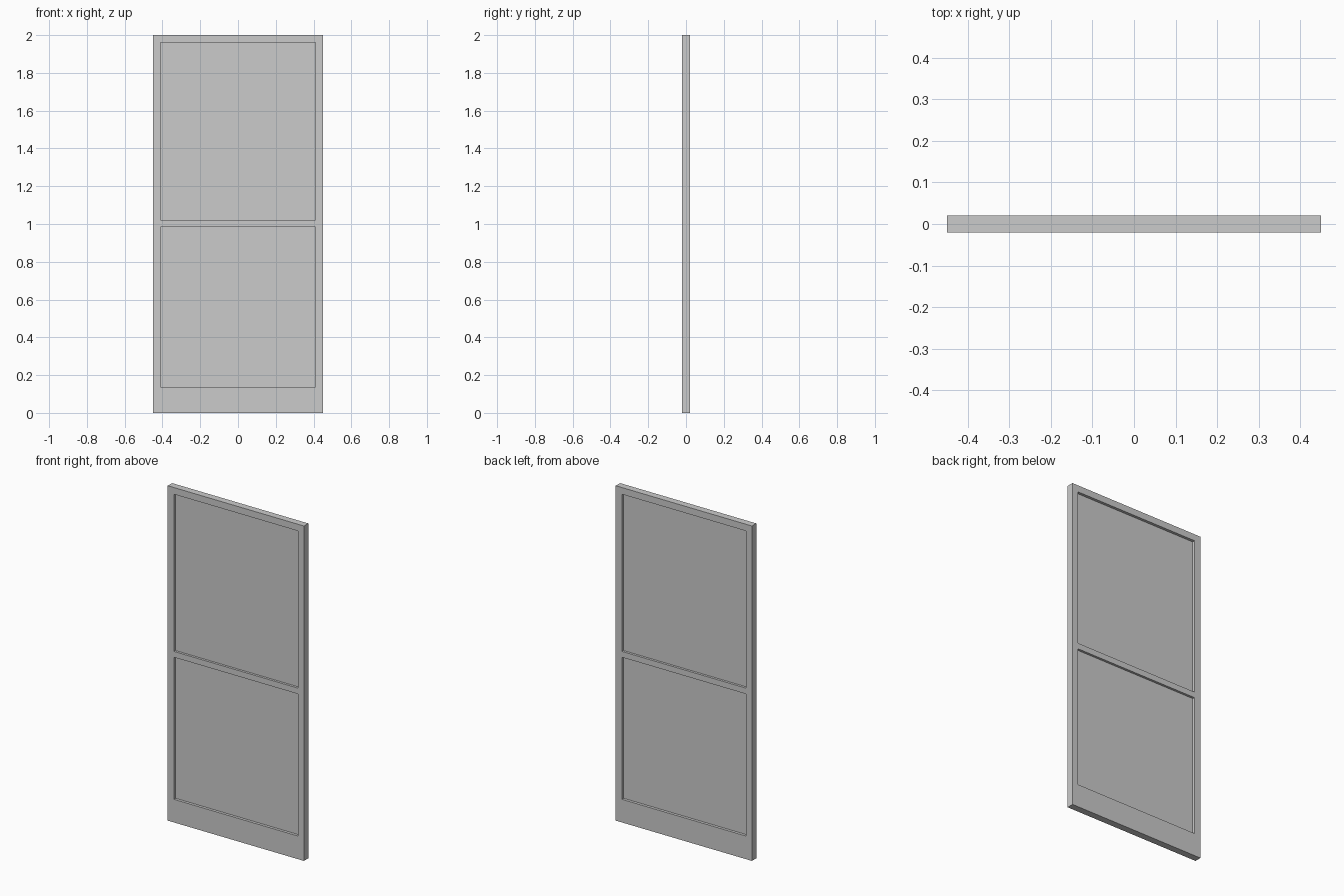
import bpy, bmesh

if "Cube" in bpy.data.objects:
    bpy.data.objects.remove(bpy.data.objects["Cube"])

W, H, HALF = 0.45, 2.0, 0.0205        # half width, height, half thickness
IN_X, IN_BOTTOM, IN_TOP = 0.41, 0.138, 1.96   # frame opening
RAIL_LOW, RAIL_HIGH = 0.985, 1.02     # middle rail


def finish(name, bm):
    bmesh.ops.recalc_face_normals(bm, faces=bm.faces)
    mesh = bpy.data.meshes.new(name)
    bm.to_mesh(mesh)
    bm.free()
    obj = bpy.data.objects.new(name, mesh)
    bpy.context.collection.objects.link(obj)
    return obj


def box(name, half_x, half_y, z0, z1):
    bm = bmesh.new()
    bmesh.ops.create_cube(bm, size=1)
    for v in bm.verts:
        v.co.x *= 2 * half_x
        v.co.y *= 2 * half_y
        v.co.z = z0 + (v.co.z + 0.5) * (z1 - z0)
    return finish(name, bm)


def ring_frame(name):
    """One-piece rectangular frame with mitred corners."""
    bm = bmesh.new()

    def loop(x, z0, z1, y):
        return [bm.verts.new((px, y, pz))
                for px, pz in ((-x, z0), (x, z0), (x, z1), (-x, z1))]

    loops = [loop(W, 0, H, -HALF), loop(IN_X, IN_BOTTOM, IN_TOP, -HALF),
             loop(IN_X, IN_BOTTOM, IN_TOP, HALF), loop(W, 0, H, HALF)]
    for k in range(4):
        a, b = loops[k], loops[(k + 1) % 4]
        for i in range(4):
            j = (i + 1) % 4
            bm.faces.new((a[i], a[j], b[j], b[i]))
    return finish(name, bm)


# Outer frame with the deeper kick rail at the bottom
ring_frame("door_frame")

# Middle rail, set slightly behind the frame faces
box("middle_rail", IN_X, 0.018, RAIL_LOW, RAIL_HIGH)

# Thin panes recessed on both sides
box("lower_pane", IN_X, 0.004, IN_BOTTOM, RAIL_LOW)
box("upper_pane", IN_X, 0.004, RAIL_HIGH, IN_TOP)
